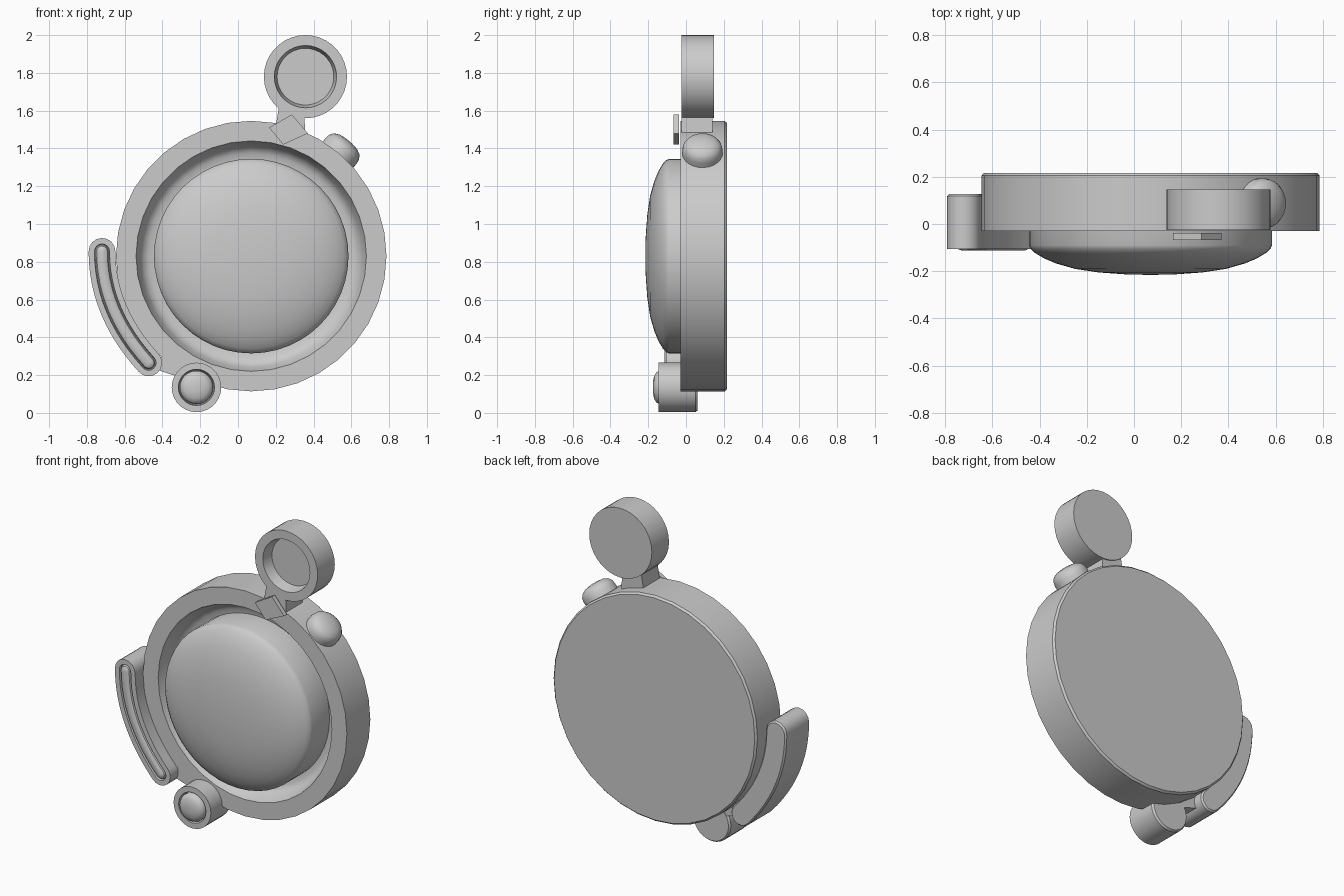
import bpy, bmesh, math
from mathutils import Vector, Matrix

if "Cube" in bpy.data.objects:
    bpy.data.objects.remove(bpy.data.objects["Cube"])

grey = bpy.data.materials.new("plain_grey")
grey.use_nodes = True
COLOUR = (0.6, 0.6, 0.6, 1)
grey.diffuse_color = COLOUR
grey.node_tree.nodes["Principled BSDF"].inputs["Base Color"].default_value = COLOUR


def loft(name, outline, rings, matrix=None, angle=35):
    """Join copies of an outline, each ring given as (radius, y), and cap both ends."""
    bm = bmesh.new()
    loops = [[bm.verts.new((x, y, z)) for x, z in outline(r)] for r, y in rings]
    n = len(loops[0])
    for a, b in zip(loops, loops[1:]):
        for i in range(n):
            j = (i + 1) % n
            bm.faces.new((a[i], a[j], b[j], b[i]))
    bm.faces.new(loops[0])
    bm.faces.new(loops[-1])
    bmesh.ops.recalc_face_normals(bm, faces=bm.faces)
    mesh = bpy.data.meshes.new(name)
    bm.to_mesh(mesh)
    bm.free()
    mesh.materials.append(grey)
    if matrix:
        mesh.transform(matrix)
    ob = bpy.data.objects.new(name, mesh)
    bpy.context.collection.objects.link(ob)
    bpy.ops.object.select_all(action="DESELECT")
    ob.select_set(True)
    bpy.context.view_layer.objects.active = ob
    bpy.ops.object.shade_smooth_by_angle(angle=math.radians(angle))
    return ob


def circle(cx, cz, n):
    steps = [math.tau * i / n for i in range(n)]
    return lambda r: [(cx + r * math.cos(t), cz + r * math.sin(t)) for t in steps]


def capsule(path):
    """Outline at distance r around an open path, with round ends."""
    pts = [Vector(p) for p in path]

    def outline(r):
        sides = ([], [])
        for i, p in enumerate(pts):
            d = (pts[min(i + 1, len(pts) - 1)] - pts[max(i - 1, 0)]).normalized()
            normal = Vector((-d.y, d.x))
            sides[0].append(p + normal * r)
            sides[1].append(p - normal * r)

        def cap(centre, start):
            a = math.atan2(start.y - centre.y, start.x - centre.x)
            return [centre + r * Vector((math.cos(a - math.pi * k / 8),
                                         math.sin(a - math.pi * k / 8))) for k in range(1, 8)]
        return (sides[0] + cap(pts[-1], sides[0][-1])
                + sides[1][::-1] + cap(pts[0], sides[1][0]))
    return outline


def plate(name, corners, front, back):
    return loft(name, lambda r: corners, [(1, front), (1, back)])


CX, CZ = 0.07, 0.83

# Round case with a shallow curved well in its front
loft("case", circle(CX, CZ, 36),
     [(0.705, 0.217), (0.716, 0.205), (0.716, -0.03), (0.61, -0.03), (0.588, 0.04),
      (0.57, 0.065), (0.545, 0.08), (0.5, 0.085)])

# Domed lens standing in the well
loft("dome", circle(CX, CZ, 48),
     [(0.515, 0.1), (0.515, -0.09), (0.508, -0.105), (0.49, -0.122), (0.45, -0.146),
      (0.4, -0.167), (0.32, -0.19), (0.22, -0.205), (0.11, -0.213), (0.03, -0.215)])

# Hanging loop with a closed back, its neck and the diamond plate
loft("top_loop", circle(0.357, 1.78, 36),
     [(0.22, 0.147), (0.22, -0.025), (0.165, -0.025), (0.15, 0.045)])
plate("loop_neck", [(0.22, 1.64), (0.19, 1.46), (0.36, 1.4), (0.35, 1.6)], -0.024, 0.14)
plate("diamond_plate", [(0.285, 1.58), (0.165, 1.51), (0.24, 1.42), (0.37, 1.48)], -0.067, -0.038)

# Rounded push button, set radially in the rim
direction = Vector((math.cos(math.radians(49.5)), 0, math.sin(math.radians(49.5))))
turn = Vector((0, 1, 0)).rotation_difference(direction).to_matrix().to_4x4()
loft("side_button", circle(0, 0, 24),
     [(0.105, 0.62), (0.107, 0.735), (0.102, 0.76), (0.088, 0.78), (0.06, 0.794), (0.02, 0.8)],
     Matrix.Translation((CX, 0.087, CZ)) @ turn)

# Curved side grip with a grooved ridge
a, b, c = Vector((-0.72, 0.855)), Vector((-0.72, 0.535)), Vector((-0.473, 0.265))
grip_path = [a * (1 - t) ** 2 + b * 2 * t * (1 - t) + c * t * t
             for t in (i / 12 for i in range(13))]
loft("side_grip", capsule(grip_path),
     [(0.062, 0.128), (0.071, 0.118), (0.071, -0.105), (0.04, -0.105), (0.037, -0.09),
      (0.034, -0.09), (0.028, -0.104), (0.018, -0.11), (0.006, -0.113)])
plate("grip_link", [(-0.44, 0.3), (-0.42, 0.225), (-0.28, 0.18), (-0.25, 0.28)], -0.025, 0.06)

# Small barrel holding a round bead
loft("barrel", circle(-0.22, 0.135, 28),
     [(0.122, 0.062), (0.131, 0.05), (0.131, -0.145), (0.096, -0.145), (0.09, -0.1)])
loft("bead", circle(-0.22, 0.135, 28),
     [(0.088, -0.09), (0.088, -0.142), (0.08, -0.157), (0.06, -0.169), (0.03, -0.175), (0.01, -0.176)])
